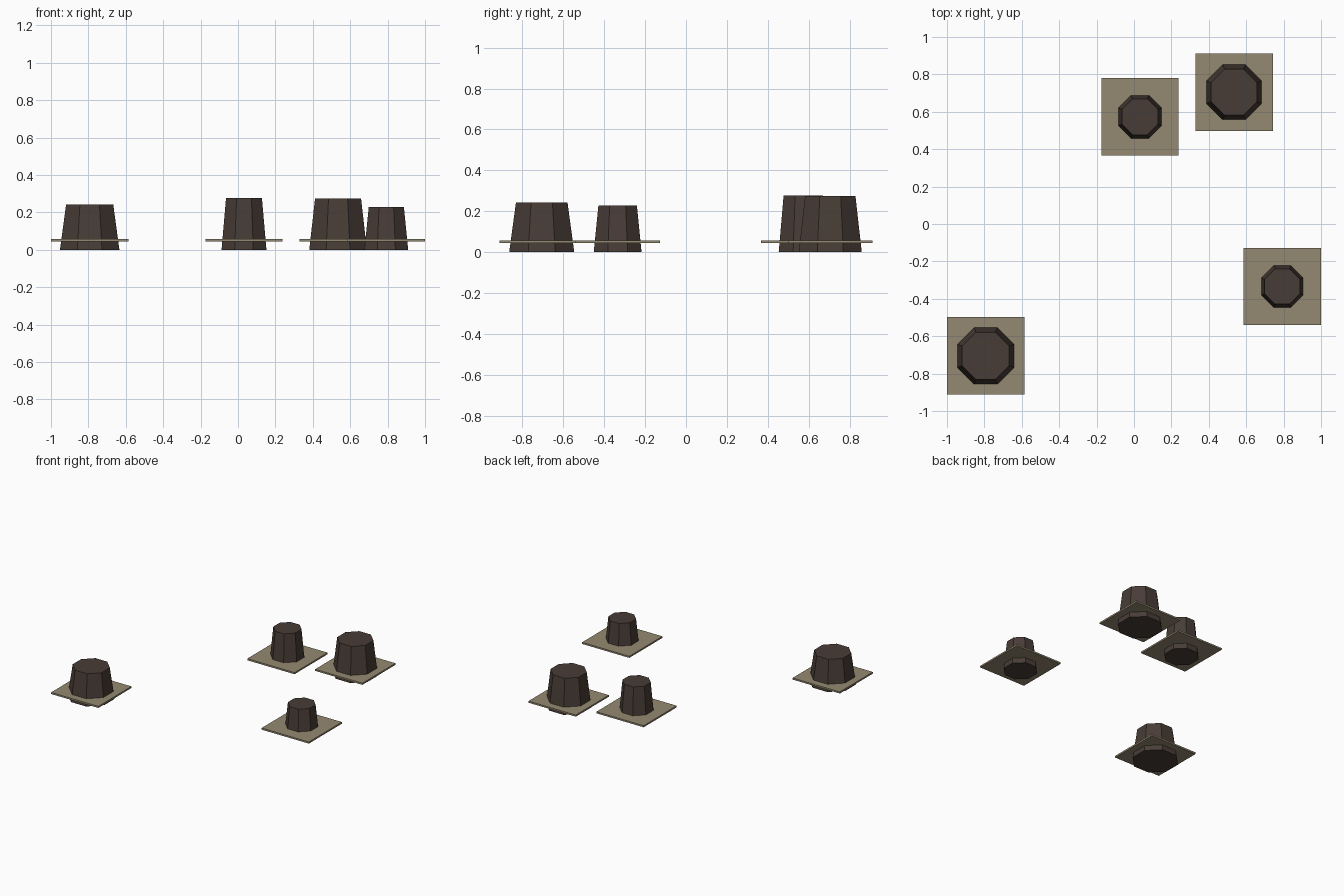
import bpy
import math

if "Cube" in bpy.data.objects:
    bpy.data.objects.remove(bpy.data.objects["Cube"])


def material(name, color):
    mat = bpy.data.materials.new(name)
    mat.diffuse_color = (*color, 1.0)
    mat.use_nodes = True
    mat.node_tree.nodes["Principled BSDF"].inputs["Base Color"].default_value = mat.diffuse_color
    return mat


bark = material("dark_bark", (0.066, 0.046, 0.037))
soil = material("dry_earth", (0.295, 0.249, 0.165))

PLATE_SIZE = 0.414
PLATE_Z = 0.051
PLATE_THICKNESS = 0.013


def ground_plate(name, x, y):
    bpy.ops.mesh.primitive_cube_add(size=1, location=(x, y, PLATE_Z))
    plate = bpy.context.object
    plate.name = name
    plate.scale = (PLATE_SIZE, PLATE_SIZE, PLATE_THICKNESS)
    plate.data.materials.append(soil)


def stump(name, x, y, base, top, height):
    # Tapered octagon with flat sides facing the axes; base and top are half widths
    to_corner = 1 / math.cos(math.pi / 8)
    bpy.ops.mesh.primitive_cone_add(
        vertices=8, radius1=base * to_corner, radius2=top * to_corner,
        depth=height, location=(x, y, height / 2), rotation=(0, 0, math.pi / 8))
    trunk = bpy.context.object
    trunk.name = name
    trunk.data.materials.append(bark)


# Each entry: label, x, y, base half width, top half width, height
STUMPS = [
    ("front_left", -0.793, -0.705, 0.159, 0.126, 0.243),
    ("back_middle", 0.032, 0.573, 0.120, 0.096, 0.277),
    ("back_right", 0.535, 0.705, 0.154, 0.123, 0.275),
    ("front_right", 0.793, -0.334, 0.117, 0.094, 0.229),
]

for label, x, y, base, top, height in STUMPS:
    ground_plate(label + "_ground_plate", x, y)
    stump(label + "_stump", x, y, base, top, height)
